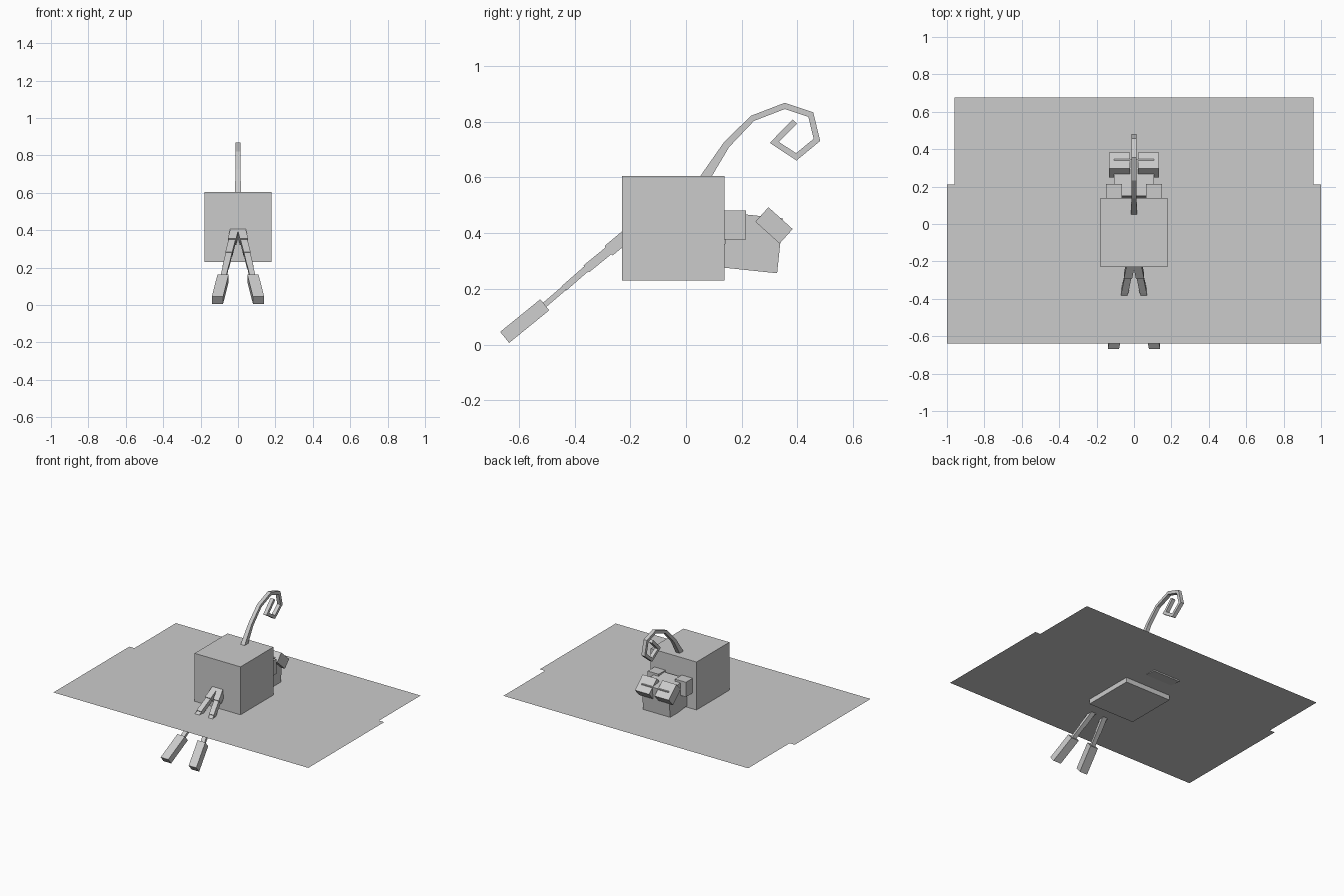
import bpy
import bmesh
from math import radians
from mathutils import Vector, Matrix

cube = bpy.data.objects.get("Cube")
if cube:
    bpy.data.objects.remove(cube, do_unlink=True)

grey = bpy.data.materials.new("plain grey")
grey.use_nodes = True
colour = (0.6, 0.6, 0.6, 1)
grey.diffuse_color = colour
for node in grey.node_tree.nodes:
    if node.type == 'BSDF_PRINCIPLED':
        node.inputs["Base Color"].default_value = colour


def finish(name, bm, closed=True):
    if closed:
        bmesh.ops.recalc_face_normals(bm, faces=bm.faces)
    mesh = bpy.data.meshes.new(name)
    bm.to_mesh(mesh)
    bm.free()
    mesh.materials.append(grey)
    obj = bpy.data.objects.new(name, mesh)
    bpy.context.collection.objects.link(obj)
    return obj


def box(name, centre, size, pitch=0):
    bm = bmesh.new()
    matrix = (Matrix.Translation(centre) @ Matrix.Rotation(radians(pitch), 4, 'X')
              @ Matrix.Diagonal((*size, 1)))
    bmesh.ops.create_cube(bm, size=1, matrix=matrix)
    return finish(name, bm)


def strip(name, centres, widths, heights):
    """Rectangular tube along a path, mitred in the y-z plane."""
    bm = bmesh.new()
    pts = [Vector(c) for c in centres]
    rings = []
    for i, p in enumerate(pts):
        normals = []
        for a, b in zip(pts[max(i - 1, 0):i + 1], pts[i:i + 2] if i else []):
            normals.append(b - a)
        before = p - pts[i - 1] if i else pts[1] - p
        after = pts[i + 1] - p if i < len(pts) - 1 else before
        n1, n2 = (Vector((0, -d.z, d.y)).normalized() for d in (before, after))
        mitre = (n1 + n2).normalized()
        up = mitre * heights[i] / 2 / mitre.dot(n1)
        side = Vector((widths[i] / 2, 0, 0))
        rings.append([bm.verts.new(p + v) for v in
                      (up + side, up - side, -up - side, side - up)])
    for r, s in zip(rings, rings[1:]):
        for k in range(4):
            bm.faces.new((r[k], r[k - 1], s[k - 1], s[k]))
    bm.faces.new(rings[0])
    bm.faces.new(rings[-1])
    return finish(name, bm)


# Flat sheet, a little narrower towards the back
bm = bmesh.new()
half = [(1, -0.64), (1, 0.21), (0.96, 0.21), (0.96, 0.675)]
outline = half + [(-x, y) for x, y in reversed(half)]
bm.faces.new([bm.verts.new((x, y, 0.265)) for x, y in outline])
finish("ground_sheet", bm, closed=False)

# Body and head
box("body", (0, -0.045, 0.418), (0.36, 0.368, 0.374))
box("head", (0, 0.239, 0.365), (0.212, 0.198, 0.198), -6)

# Curled tail
path = [(0.053, 0.575), (0.072, 0.604), (0.145, 0.717), (0.238, 0.812),
        (0.355, 0.857), (0.448, 0.826), (0.470, 0.735), (0.396, 0.674),
        (0.317, 0.726), (0.391, 0.801)]
strip("tail", [(0, y, z) for y, z in path], [0.032] * 2 + [0.026] * 8,
      [0.036, 0.035, 0.025] + [0.021] * 7)

# Paired parts
leg = [(-0.20, 0.402), (-0.278, 0.337), (-0.358, 0.272), (-0.437, 0.203),
       (-0.507, 0.143), (-0.651, 0.026)]
widths = [0.044, 0.037, 0.034, 0.031, 0.060]
heights = [0.045, 0.032, 0.023, 0.019, 0.051]
names = ["leg_upper", "leg_middle", "leg_lower", "leg_ankle", "foot"]
for label, s in (("left", 1), ("right", -1)):
    box(f"{label}_ear", (s * 0.107, 0.172, 0.43), (0.086, 0.086, 0.104))
    box(f"{label}_eye_block", (s * 0.077, 0.316, 0.428), (0.112, 0.117, 0.07), -42)
    points = [(s * (0.022 + (-0.229 - y) * 0.208), y, z) for y, z in leg]
    for i, part in enumerate(names):
        strip(f"{label}_{part}", points[i:i + 2], [widths[i]] * 2, [heights[i]] * 2)
